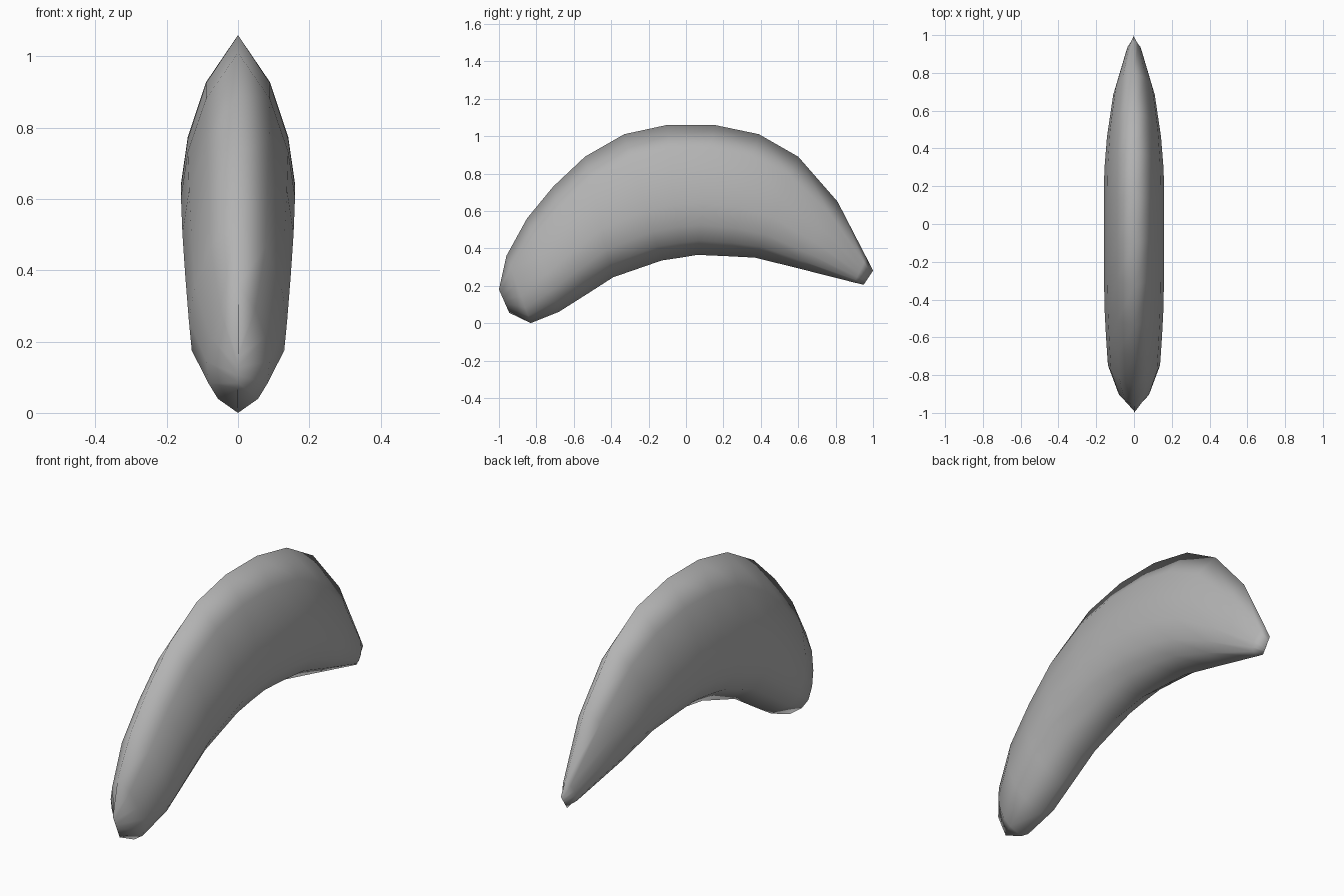
import bpy, bmesh

if "Cube" in bpy.data.objects:
    bpy.data.objects.remove(bpy.data.objects["Cube"])

# Stations along the curved body: outer (y, z), inner (y, z), half width
stations = [
    ((-1.00, .18), (-.945, .055), 0),
    ((-.96, .36), (-.83, .0), .088),
    ((-.85, .56), (-.68, .06), .138),
    ((-.71, .73), (-.53, .155), .148),
    ((-.54, .89), (-.39, .245), .156),
    ((-.33, 1.01), (-.13, .335), .16),
    ((-.10, 1.06), (-.03, .35), .16),
    ((.15, 1.06), (.06, .365), .16),
    ((.39, 1.01), (.22, .358), .157),
    ((.60, .89), (.37, .35), .143),
    ((.81, .65), (.60, .293), .11),
    ((.965, .35), (.90, .217), .038),
    ((1.00, .28), (.95, .205), 0),
]
# Half cross-section: position from outer to inner edge, share of half width
half = [(0, 0), (.19, .56), (.41, .88), (.6, 1), (.77, .94), (.89, .64), (1, 0)]
section = half + [(t, -w) for t, w in reversed(half[1:-1])]

# Loft the sections; the zero-width ends weld into closed edges
bm = bmesh.new()
rings = []
for (oy, oz), (iy, iz), width in stations:
    rings.append([bm.verts.new((w * width, oy + (iy - oy) * t, oz + (iz - oz) * t))
                  for t, w in section])
n = len(section)
for a, b in zip(rings, rings[1:]):
    for i in range(n):
        j = (i + 1) % n
        bm.faces.new((a[i], a[j], b[j], b[i]))
bmesh.ops.remove_doubles(bm, verts=bm.verts[:], dist=.0005)
bmesh.ops.recalc_face_normals(bm, faces=bm.faces[:])
for f in bm.faces:
    f.smooth = True

mesh = bpy.data.meshes.new("curved_horn")
bm.to_mesh(mesh)
bm.free()
horn = bpy.data.objects.new("curved_horn", mesh)
bpy.context.collection.objects.link(horn)

# Dark grey surface
grey = bpy.data.materials.new("dark_grey")
grey.diffuse_color = (.45, .45, .45, 1)
grey.use_nodes = True
grey.node_tree.nodes["Principled BSDF"].inputs["Base Color"].default_value = grey.diffuse_color
mesh.materials.append(grey)
